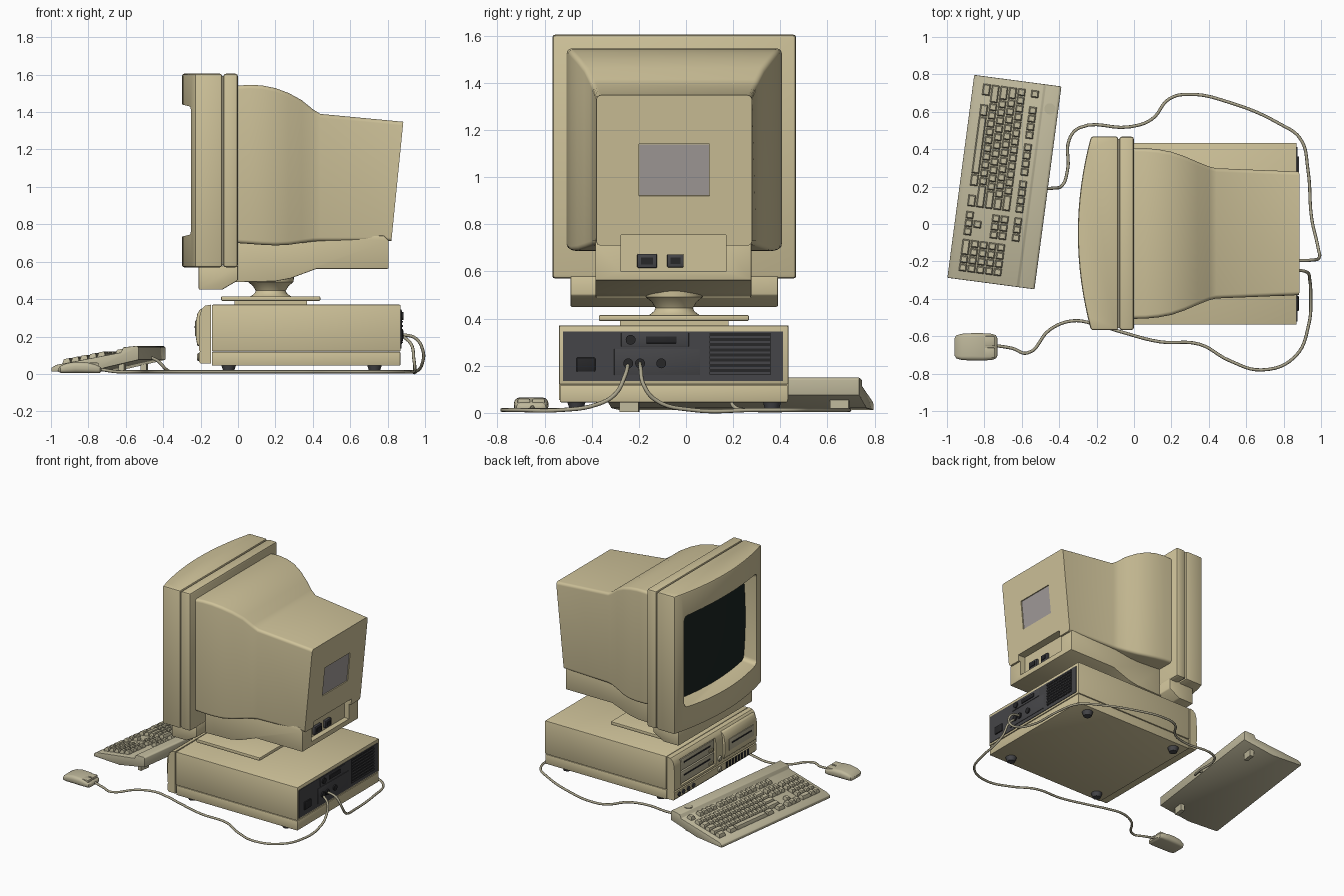
import bpy, bmesh, math
from mathutils import Matrix, Vector

if "Cube" in bpy.data.objects:
    bpy.data.objects.remove(bpy.data.objects["Cube"])


def mat(name, r, g, b):
    m = bpy.data.materials.new(name)
    m.diffuse_color = (r, g, b, 1)
    m.use_nodes = True
    m.node_tree.nodes["Principled BSDF"].inputs["Base Color"].default_value = m.diffuse_color
    return m


BEIGE = mat("case_beige", 0.62, 0.54, 0.32)
KEYB = mat("keyboard_beige", 0.52, 0.48, 0.33)
DRIVE = mat("drive_beige", 0.46, 0.42, 0.29)
GREY = mat("label_grey", 0.36, 0.33, 0.32)
PANEL = mat("panel_dark_grey", 0.06, 0.06, 0.065)
DARK = mat("socket_black", 0.02, 0.02, 0.022)
GLASS = mat("screen_glass", 0.010, 0.017, 0.015)
CORD = mat("cord_beige", 0.40, 0.37, 0.26)


def finish(name, bm, material, bevel=0, seg=2):
    bmesh.ops.recalc_face_normals(bm, faces=bm.faces[:])
    if bevel:
        edges = [e for e in bm.edges if e.is_manifold and e.calc_face_angle() > 0.5]
        bmesh.ops.bevel(bm, geom=edges, offset=bevel, segments=seg, profile=0.5, affect='EDGES')
    me = bpy.data.meshes.new(name)
    bm.to_mesh(me)
    bm.free()
    ob = bpy.data.objects.new(name, me)
    bpy.context.collection.objects.link(ob)
    me.materials.append(material)
    smooth(ob)
    return ob


def smooth(ob):
    bpy.ops.object.select_all(action='DESELECT')
    ob.select_set(True)
    bpy.context.view_layer.objects.active = ob
    bpy.ops.object.shade_smooth_by_angle(angle=math.radians(35))


def box(name, x, y, z, material, bevel=0):
    bm = bmesh.new()
    bmesh.ops.create_cube(bm, size=1)
    for v in bm.verts:
        v.co = [s[0] if c < 0 else s[1] for c, s in zip(v.co, (x, y, z))]
    return finish(name, bm, material, bevel)


def skin(bm, rings):
    for a, b in zip(rings, rings[1:]):
        for i in range(len(a)):
            j = (i + 1) % len(a)
            bm.faces.new((a[i], a[j], b[j], b[i]))
    bm.faces.new(rings[0])
    bm.faces.new(rings[-1])


def prism(name, pts, axis, a, b, material, bevel=0, seg=2):
    bm = bmesh.new()
    put = (lambda p, t: (p[0], t, p[1])) if axis == 'y' else (lambda p, t: (p[0], p[1], t))
    skin(bm, [[bm.verts.new(put(p, t)) for p in pts] for t in (a, b)])
    return finish(name, bm, material, bevel, seg)


def loft(name, sections, material, yc=-0.05, lean=0, n=4):
    """Rounded-rectangle sections (x, half width, z low, z high, radius) joined along x."""
    bm, rings = bmesh.new(), []
    for k, (x, hw, z0, z1, r) in enumerate(sections):
        ring = []
        for c, (sy, sz) in enumerate(((1, 1), (-1, 1), (-1, -1), (1, -1))):
            for i in range(n + 1):
                t = math.pi / 2 * (c + i / n)
                z = (z1 - r if sz > 0 else z0 + r) + r * math.sin(t)
                dx = lean * (z - z0) if k == len(sections) - 1 else 0
                ring.append(bm.verts.new((x + dx, yc + sy * (hw - r) + r * math.cos(t), z)))
        rings.append(ring)
    skin(bm, rings)
    return finish(name, bm, material)


def disc(name, profile, centre, material, axis='z', n=24):
    bm = bmesh.new()
    rings = [[bm.verts.new((r * math.cos(2 * math.pi * i / n), r * math.sin(2 * math.pi * i / n), h))
              for i in range(n)] for r, h in profile]
    skin(bm, rings)
    turn = Matrix.Rotation(math.pi / 2, 4, 'Y') if axis == 'x' else Matrix()
    bm.transform(Matrix.Translation(centre) @ turn)
    return finish(name, bm, material)


def cut(ob, *cutters):
    for c in cutters:
        c.hide_render = True
        m = ob.modifiers.new("cut", 'BOOLEAN')
        m.operation, m.solver, m.object = 'DIFFERENCE', 'EXACT', c
        bpy.context.view_layer.objects.active = ob
        bpy.ops.object.modifier_apply(modifier=m.name)
    smooth(ob)


def drop(*obs):
    for o in obs:
        bpy.data.objects.remove(o)


# Monitor bezel: curved front with a tapered screen opening
arc = [(-0.30 + 0.07 * (i / 8) ** 2, -0.05 + 0.5175 * i / 8) for i in range(-8, 9)]
bezel = prism("monitor_bezel", arc + [(-0.085, 0.4675), (-0.085, -0.5675)], 'z', 0.57, 1.605, BEIGE, 0.012)
hole = loft("opening_cutter", [(-0.35, 0.46, 0.722, 1.452, 0.03), (-0.15, 0.40, 0.77, 1.405, 0.03)], BEIGE)
cut(bezel, hole)
bm = bmesh.new()
bmesh.ops.create_grid(bm, x_segments=16, y_segments=16, size=1)
for v in bm.verts:
    u, w = v.co.x, v.co.y
    v.co = (-0.208 + 0.035 * u * u + 0.015 * w * w, -0.05 + 0.41 * u, 1.087 + 0.335 * w)
bmesh.ops.reverse_faces(bm, faces=bm.faces[:])
screen = finish("screen", bm, GLASS)
box("bezel_seam", (-0.10, -0.06), (-0.555, 0.455), (0.582, 1.593), DRIVE)
box("bezel_rear_ring", (-0.079, 0.0), (-0.5675, 0.4675), (0.57, 1.605), BEIGE, 0.015)
prism("bezel_chin", [(-0.21, 0.58), (-0.21, 0.45), (-0.085, 0.45), (0, 0.5), (0, 0.58)], 'y',
      -0.49, 0.39, BEIGE, 0.006)

# Monitor rear shell and lower body with the socket recess
shell = loft("monitor_shell", [
    (-0.01, 0.457, 0.70, 1.54, 0.02), (0.06, 0.456, 0.695, 1.546, 0.02), (0.13, 0.449, 0.69, 1.542, 0.02),
    (0.20, 0.436, 0.687, 1.528, 0.02), (0.27, 0.412, 0.69, 1.502, 0.02), (0.34, 0.382, 0.70, 1.464, 0.02),
    (0.40, 0.358, 0.708, 1.415, 0.02), (0.44, 0.348, 0.71, 1.39, 0.02), (0.82, 0.33, 0.71, 1.348, 0.02)],
    BEIGE, lean=0.10)
body = prism("monitor_lower_body", [(-0.02, 0.74), (-0.02, 0.49), (0.2, 0.495), (0.28, 0.51), (0.42, 0.562),
             (0.805, 0.562), (0.805, 0.715), (0.78, 0.74)], 'y', -0.385, 0.278, BEIGE, 0.005)
recess = box("recess_cutter", (0.765, 0.95), (-0.275, 0.17), (0.60, 0.755), BEIGE)
tilt = Matrix.Translation((0.86, -0.05, 1.03)) @ Matrix.Rotation(math.atan(0.10), 4, 'Y')
pocket = box("label_cutter", (-0.02, 0.1), (-0.15, 0.15), (-0.11, 0.11), BEIGE)
pocket.matrix_world = tilt
bpy.context.view_layer.update()
cut(shell, recess, pocket)
cut(body, recess)
label = box("rear_label", (-0.021, -0.014), (-0.148, 0.148), (-0.108, 0.108), GREY)
label.matrix_world = tilt
drop(hole, recess, pocket)
for y, hw, hz in ((-0.165, 0.042, 0.03), (-0.045, 0.035, 0.028)):
    box("monitor_socket", (0.76, 0.785), (y - hw, y + hw), (0.645 - hz, 0.645 + hz), PANEL, 0.005)
    box("monitor_socket_core", (0.78, 0.79), (y - hw * .6, y + hw * .6), (0.645 - hz * .5, 0.645 + hz * .5), DARK)

# Swivel stand
disc("swivel_neck", [(0.115, 0.41), (0.10, 0.42), (0.085, 0.432), (0.08, 0.445), (0.095, 0.47),
                     (0.122, 0.492), (0.125, 0.53)], (0.175, -0.05, 0), BEIGE, n=32)
box("stand_plate", (-0.09, 0.44), (-0.37, 0.267), (0.39, 0.415), BEIGE, 0.006)
box("stand_pad", (-0.02, 0.37), (-0.28, 0.18), (0.365, 0.392), BEIGE)

# Computer case
Y0, Y1 = -0.538, 0.434
box("case_cover", (-0.14, 0.87), (Y0, Y1), (0.12, 0.37), BEIGE, 0.006)
box("case_tray", (-0.14, 0.868), (Y0 + .003, Y1 - .003), (0.045, 0.117), BEIGE, 0.004)
front = prism("case_front", [(-0.145, 0.37), (-0.175, 0.365), (-0.195, 0.345), (-0.205, 0.31), (-0.208, 0.25),
              (-0.208, 0.125), (-0.20, 0.12), (-0.208, 0.115), (-0.208, 0.065), (-0.2, 0.055), (-0.145, 0.055)],
              'y', Y0, Y1, BEIGE)
bay = box("bay_cutter", (-0.3, -0.185), (-0.06, 0.355), (0.14, 0.335), BEIGE)
cut(front, bay)
drop(bay)
prism("front_bulge", [(-0.18, 0.355), (-0.203, 0.345), (-0.218, 0.32), (-0.225, 0.28), (-0.225, 0.19),
                      (-0.218, 0.155), (-0.18, 0.145)], 'y', -0.525, -0.14, BEIGE, 0.005)
for z in (0.145, 0.242):
    box("drive_face", (-0.20, -0.18), (-0.05, 0.345), (z, z + 0.088), DRIVE, 0.004)
    box("drive_slot", (-0.203, -0.19), (0.0, 0.31), (z + 0.05, z + 0.06), DARK)
    box("drive_button", (-0.206, -0.19), (-0.03, 0.02), (z + 0.015, z + 0.03), BEIGE)
box("floppy_face", (-0.229, -0.2), (-0.48, -0.19), (0.2, 0.285), DRIVE, 0.003)
box("floppy_slot", (-0.232, -0.2), (-0.45, -0.22), (0.245, 0.255), DARK)
for i in range(8):
    y = -0.18 - 0.035 * i
    box("front_vent", (-0.211, -0.2), (y - 0.02, y), (0.068, 0.112), DARK)
for y in (0.38, 0.33, 0.27, 0.21):
    disc("front_jack", [(0.016, -0.006), (0.016, 0.01)], (-0.208, y, 0.088), PANEL, 'x', 16)
for z in (0.09, 0.17):
    disc("power_button", [(0.016, -0.012), (0.02, -0.006), (0.02, 0.01)], (-0.208, -0.1, z), DRIVE, 'x', 20)
for x in (-0.05, 0.73):
    for y in (-0.465, 0.365):
        disc("case_foot", [(0.028, 0.012), (0.04, 0.05)], (x, y, 0), PANEL)

# Case rear panel: sockets, card slot and vent
box("rear_panel", (0.86, 0.874), (-0.522, 0.412), (0.135, 0.345), PANEL)
box("rear_card_plate", (0.86, 0.878), (-0.275, 0.012), (0.28, 0.34), PANEL, 0.002)
box("rear_card_socket", (0.86, 0.884), (-0.17, -0.04), (0.295, 0.325), DARK, 0.003)
box("rear_port_plate", (0.86, 0.877), (-0.305, 0.06), (0.16, 0.272), PANEL, 0.002)
box("rear_power_socket", (0.86, 0.882), (-0.465, -0.385), (0.175, 0.235), DARK, 0.005)
for y, z in ((-0.235, 0.31), (-0.105, 0.21), (-0.245, 0.21), (-0.195, 0.21)):
    disc("rear_port", [(0.021, 0), (0.021, 0.022), (0.012, 0.022)], (0.864, y, z), DARK, 'x', 16)
box("rear_vent_back", (0.86, 0.876), (0.10, 0.36), (0.16, 0.338), DARK)
for i in range(8):
    z = 0.164 + 0.022 * i
    box("rear_vent_rib", (0.86, 0.882), (0.10, 0.36), (z, z + 0.009), PANEL)

# Keyboard, built square and then turned
place = Matrix.Translation((-0.693, 0.224, 0)) @ Matrix.Rotation(math.radians(-7.55), 4, 'Z')
parts = [prism("keyboard_body", [(-0.235, 0.012), (-0.235, 0.033), (-0.21, 0.048), (0.14, 0.115), (0.152, 0.142),
               (0.225, 0.15), (0.235, 0.143), (0.235, 0.075), (0.0, 0.02)], 'y', -0.547, 0.547, KEYB, 0.004)]
for y in (-0.45, 0.45):
    parts.append(box("keyboard_foot", (0.12, 0.15), (y - 0.04, y + 0.04), (0.003, 0.07), KEYB))
parts.append(disc("keyboard_badge", [(0.03, 0.14), (0.03, 0.15)], (0.19, 0.42, 0), KEYB))
rows = [  # row position across the board, then key widths (negative = gap)
    (-0.16, [1.5, -1, 1.5, 7, 1.5, -1, 1.5, -.5, 1, 1, 1, -.4, 2, 1, 1]),
    (-0.113, [2.25] + [1] * 10 + [2.75, -1.5, 1, -1.4, 1, 1, 1, 1]),
    (-0.066, [1.75] + [1] * 11 + [2.25, -3.9, 1, 1, 1, 1]),
    (-0.019, [1.5] + [1] * 12 + [1.5, -.5, 1, 1, 1, -.4, 1, 1, 1, 1]),
    (0.028, [1] * 13 + [2, -.5, 1, 1, 1, -.4, 1, 1, 1, 1]),
    (0.10, [1, -1] + [1] * 4 + [-.5] + [1] * 4 + [-.5] + [1] * 4 + [-.0, -.5, 1, 1, 1])]
bm, pitch = bmesh.new(), 0.0443
for w, widths in rows:
    v = 0.51
    for k in widths:
        if k > 0:
            rings = []
            for inset, h in ((0.003, -0.004), (0.003, 0.006), (0.009, 0.024)):
                x0, x1, y0, y1 = w - .023 + inset, w + .023 - inset, v - k * pitch + inset, v - inset
                rings.append([bm.verts.new((x, y, 0.05 + 0.191 * (x + 0.2) + h))
                              for x, y in ((x0, y0), (x1, y0), (x1, y1), (x0, y1))])
            skin(bm, rings)
        v -= abs(k) * pitch
parts.append(finish("keyboard_keys", bm, KEYB))
for p in parts:
    p.matrix_world = place

# Mouse
loft("mouse_body", [(-0.96, 0.045, 0.012, 0.03, 0.008), (-0.95, 0.062, 0.006, 0.042, 0.015),
                    (-0.92, 0.07, 0.005, 0.056, 0.02), (-0.87, 0.073, 0.005, 0.065, 0.024),
                    (-0.81, 0.073, 0.005, 0.062, 0.022), (-0.76, 0.07, 0.005, 0.05, 0.018),
                    (-0.738, 0.062, 0.006, 0.04, 0.014), (-0.73, 0.045, 0.012, 0.03, 0.008)], KEYB, yc=-0.657)
for y in (-0.688, -0.626):
    box("mouse_button", (-0.80, -0.745), (y - 0.027, y + 0.027), (0.03, 0.06), KEYB, 0.006)


# Cords
def cord(name, pts):
    cu = bpy.data.curves.new(name, 'CURVE')
    cu.dimensions, cu.bevel_depth, cu.bevel_resolution, cu.resolution_u = '3D', 0.0085, 2, 6
    sp = cu.splines.new('BEZIER')
    sp.bezier_points.add(len(pts) - 1)
    for b, p in zip(sp.bezier_points, pts):
        b.co = p if len(p) == 3 else (*p, 0.012)
        b.handle_left_type = b.handle_right_type = 'AUTO'
    cu.materials.append(CORD)
    ob = bpy.data.objects.new(name, cu)
    bpy.context.collection.objects.link(ob)
    bpy.ops.object.select_all(action='DESELECT')
    ob.select_set(True)
    bpy.context.view_layer.objects.active = ob
    bpy.ops.object.convert(target='MESH')


cord("mouse_cord", [(-0.74, -0.65, 0.025), (-0.65, -0.665), (-0.57, -0.69), (-0.45, -0.565), (-0.33, -0.518),
                    (-0.21, -0.535), (-0.075, -0.575), (0.14, -0.63), (0.35, -0.643), (0.51, -0.73),
                    (0.685, -0.78), (0.86, -0.71), (0.935, -0.535), (0.945, -0.38, 0.035),
                    (0.94, -0.30, 0.08), (0.925, -0.258, 0.16), (0.87, -0.245, 0.21)])
cord("keyboard_cord", [(-0.47, 0.19, 0.09), (-0.43, 0.192, 0.07), (-0.385, 0.205, 0.025), (-0.355, 0.29),
                       (-0.345, 0.455), (-0.29, 0.515), (-0.02, 0.52), (0.095, 0.56), (0.19, 0.67),
                       (0.3, 0.693), (0.51, 0.65), (0.78, 0.535), (0.89, 0.455), (0.93, 0.29),
                       (0.95, 0.03), (0.985, -0.13, 0.055), (0.99, -0.18, 0.12), (0.95, -0.193, 0.19),
                       (0.87, -0.195, 0.212)])
